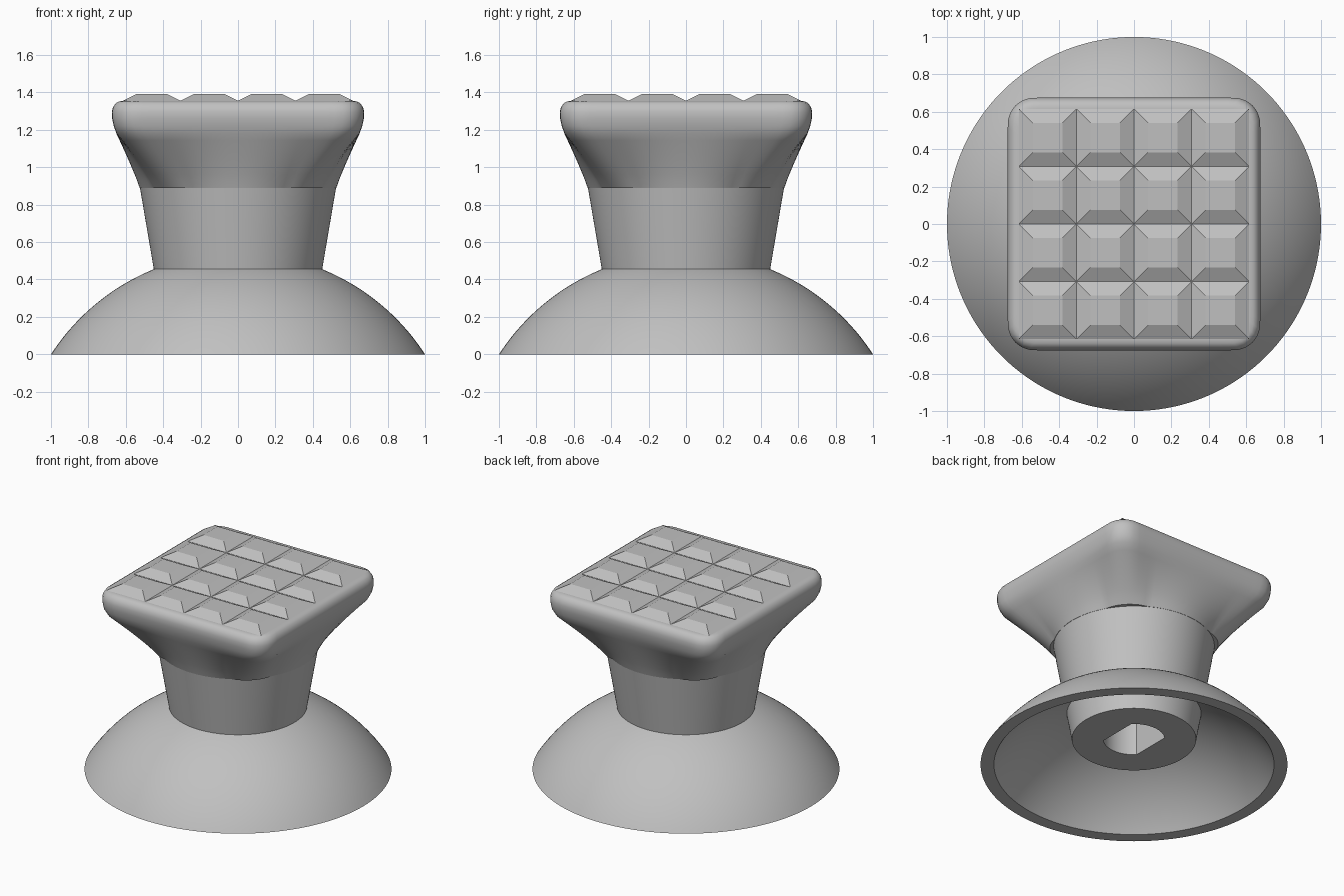
import bpy, bmesh, math

cube = bpy.data.objects.get("Cube")
if cube:
    bpy.data.objects.remove(cube, do_unlink=True)

SIDES = 144
ANGLES = [2 * math.pi * i / SIDES for i in range(SIDES)]

grey = bpy.data.materials.new("plain grey")
grey.use_nodes = True
colour = (0.53, 0.53, 0.53, 1)
grey.diffuse_color = colour
grey.node_tree.nodes["Principled BSDF"].inputs["Base Color"].default_value = colour


def finish(name, bm, smooth=True):
    bmesh.ops.recalc_face_normals(bm, faces=bm.faces)
    mesh = bpy.data.meshes.new(name)
    bm.to_mesh(mesh)
    bm.free()
    mesh.materials.append(grey)
    obj = bpy.data.objects.new(name, mesh)
    bpy.context.collection.objects.link(obj)
    if smooth:
        bpy.ops.object.select_all(action='DESELECT')
        obj.select_set(True)
        bpy.context.view_layer.objects.active = obj
        bpy.ops.object.shade_smooth_by_angle(angle=math.radians(30))


def loft(name, rings, closed=False):
    """Skin rings of (radius function of angle, height)."""
    bm = bmesh.new()
    loops = [[bm.verts.new((r(a) * math.cos(a), r(a) * math.sin(a), z)) for a in ANGLES]
             for r, z in rings]
    pairs = list(zip(loops, loops[1:]))
    if closed:
        pairs.append((loops[-1], loops[0]))
    else:
        bm.faces.new(loops[0])
        bm.faces.new(loops[-1])
    for low, high in pairs:
        for i in range(SIDES):
            j = (i + 1) % SIDES
            bm.faces.new((low[i], low[j], high[j], high[i]))
    finish(name, bm)


def circle(radius):
    return lambda a: radius


def rounded_square(half, corner):
    def radius(a):
        c, s = sorted((abs(math.cos(a)), abs(math.sin(a))), reverse=True)
        k = half - corner
        if half * s / c <= k:
            return half / c
        b = k * (c + s)
        return b + math.sqrt(b * b - 2 * k * k + corner * corner)
    return radius


def blend(f, g, t):
    return lambda a: f(a) * (1 - t) + g(a) * t


# Suction cup: a thick spherical shell, open underneath
CENTRE = -0.649
def cap(radius, steps=24, top=0.42):
    start = math.acos(-CENTRE / radius)
    end = math.asin(top / radius)
    points = []
    for i in range(steps + 1):
        t = start + (end - start) * i / steps
        points.append((circle(radius * math.sin(t)), CENTRE + radius * math.cos(t)))
    return points

loft("suction_cup", cap(1.192) + cap(1.12)[::-1], closed=True)

# Tapered neck with a socket that has two flat sides
socket = lambda a: min(0.2, 0.1414 / max(abs(math.cos(a)), 0.01))
loft("neck", [(circle(0.525), 0.895), (circle(0.405), 0.19),
              (socket, 0.19), (socket, 0.85)])

# Flared head: round below, rounded square above, small ledges at the corners
def flare_start(a):
    off = abs(a % (math.pi / 2) - math.pi / 4)
    return 0.526 + 0.024 * max(0, 1 - (off / 0.26) ** 2)

shoulder = rounded_square(0.65, 0.14)
rings = [(blend(flare_start, shoulder, (i / 8) ** 1.1), 0.89 + 0.29 * i / 8) for i in range(9)]
for half, z in [(0.664, 1.22), (0.673, 1.26), (0.675, 1.295), (0.669, 1.32),
                (0.655, 1.341), (0.637, 1.352), (0.615, 1.354)]:
    rings.append((rounded_square(half, half - 0.535), z))
loft("head", rings)

# Grid of flat-topped pyramids on the head
PITCH = 0.3075
bm = bmesh.new()
for col in range(4):
    for row in range(4):
        x, y = (col - 1.5) * PITCH, (row - 1.5) * PITCH
        base, top = [[bm.verts.new((x + sx * h, y + sy * h, z))
                      for sx, sy in ((-1, -1), (1, -1), (1, 1), (-1, 1))]
                     for h, z in ((PITCH / 2, 1.355), (0.08, 1.392))]
        bm.faces.new(top)
        bm.faces.new(base[::-1])
        for i in range(4):
            j = (i + 1) % 4
            bm.faces.new((base[i], base[j], top[j], top[i]))
finish("grip_studs", bm, smooth=False)
